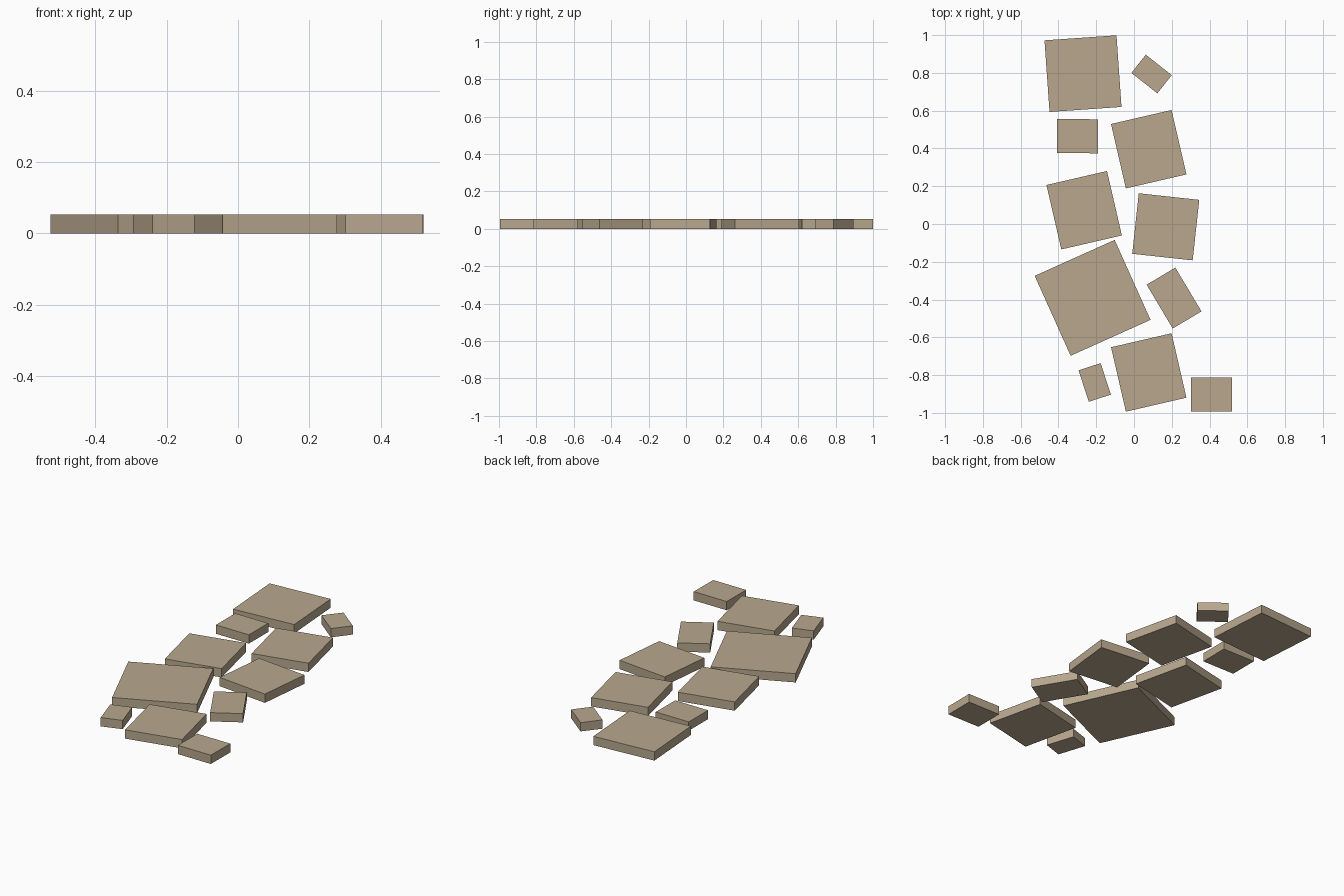
import bpy
from math import radians

THICK = 0.052

mat = bpy.data.materials.new("sandstone")
mat.diffuse_color = (0.48, 0.39, 0.27, 1)

# Slabs of the stepping-stone path: x, y, width, depth, turn in degrees
SLABS = [
    (-0.270, 0.796, 0.382, 0.380, 4.0),
    (0.093, 0.794, 0.175, 0.123, -38.3),
    (-0.299, 0.465, 0.217, 0.180, -0.4),
    (0.078, 0.396, 0.329, 0.350, 13.0),
    (-0.264, 0.073, 0.329, 0.350, 13.0),
    (0.168, -0.015, 0.322, 0.322, -6.2),
    (-0.219, -0.391, 0.464, 0.464, 24.2),
    (0.212, -0.392, 0.177, 0.270, 30.8),
    (0.078, -0.786, 0.329, 0.350, 13.0),
    (-0.208, -0.839, 0.123, 0.175, 18.0),
    (0.410, -0.903, 0.217, 0.180, -0.4),
]


def add_slab(number, x, y, width, depth, turn):
    bpy.ops.mesh.primitive_cube_add(size=1, location=(x, y, THICK / 2),
                                    rotation=(0, 0, radians(turn)))
    slab = bpy.context.object
    slab.name = f"paving_stone_{number}"
    slab.scale = (width, depth, THICK)
    slab.data.materials.append(mat)


for i, spec in enumerate(SLABS, 1):
    add_slab(i, *spec)
